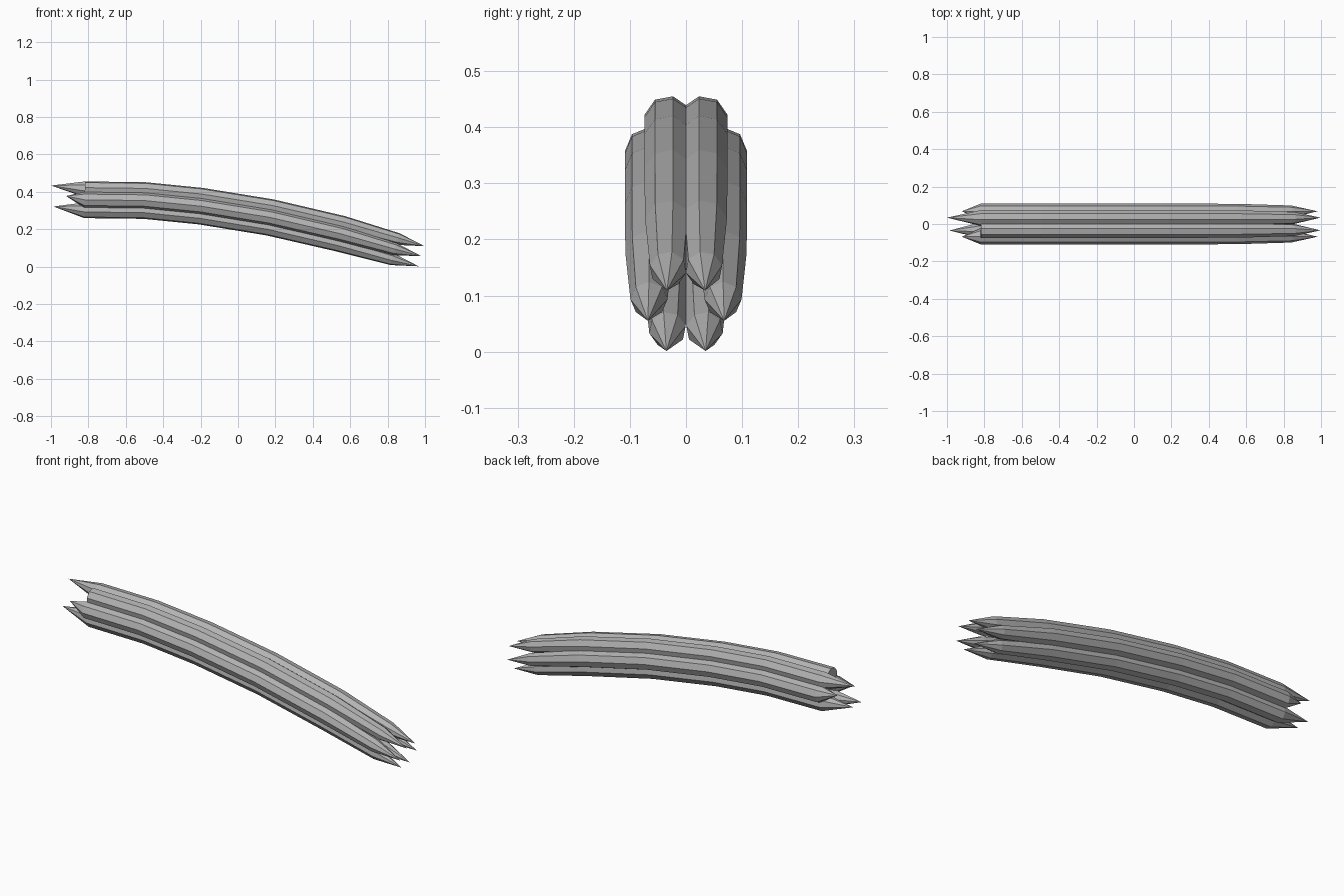
import bpy
import math
from mathutils import Vector

cube = bpy.data.objects.get("Cube")
if cube:
    bpy.data.objects.remove(cube, do_unlink=True)

grey = bpy.data.materials.new("mid_grey")
grey.use_nodes = True
grey.diffuse_color = (0.45, 0.45, 0.45, 1)
grey.node_tree.nodes["Principled BSDF"].inputs["Base Color"].default_value = (0.45, 0.45, 0.45, 1)

SIDES = 8
# Centre line of the bundle: x, z, strand radius
PATH = [(-0.82, 0.357, 0.043), (-0.5, 0.353, 0.043), (-0.2, 0.323, 0.043),
        (0.17, 0.263, 0.043), (0.55, 0.175, 0.042), (0.84, 0.093, 0.033)]
END_TIP = (0.982, 0.055)


def normals():
    """Upward normal of the centre line at every ring."""
    result = []
    for i in range(len(PATH)):
        a, b = PATH[max(i - 1, 0)], PATH[min(i + 1, len(PATH) - 1)]
        result.append(Vector((a[1] - b[1], 0, b[0] - a[0])).normalized())
    return result


NORMALS = normals()


def strand(name, side, y, lift, twist, start_tip):
    """Eight-sided curved strand with pointed ends; a missing start tip leaves a blunt end."""
    verts = []
    for (x, z, r), n in zip(PATH, NORMALS):
        for k in range(SIDES):
            a = math.radians(twist) + math.tau * k / SIDES
            p = Vector((x, 0, z)) + n * (lift + r * math.sin(a))
            p.y = side * (y + r * math.cos(a))
            verts.append(p)
    faces = []
    for i in range(len(PATH) - 1):
        for k in range(SIDES):
            a, b = i * SIDES + k, i * SIDES + (k + 1) % SIDES
            faces.append((a, b, b + SIDES, a + SIDES))

    # Pointed far end
    tip = Vector((END_TIP[0], 0, END_TIP[1])) + NORMALS[-1] * lift
    tip.y = side * (y + 0.002)
    last = (len(PATH) - 1) * SIDES
    verts.append(tip)
    t = len(verts) - 1
    faces += [(last + k, last + (k + 1) % SIDES, t) for k in range(SIDES)]

    # Pointed or blunt near end
    if start_tip is None:
        faces.append(tuple(reversed(range(SIDES))))
    else:
        verts.append(Vector((start_tip, side * (y + 0.002), PATH[0][1] + lift + 0.02)))
        t = len(verts) - 1
        faces += [((k + 1) % SIDES, k, t) for k in range(SIDES)]

    if side > 0:
        faces = [tuple(reversed(f)) for f in faces]
    mesh = bpy.data.meshes.new(name)
    mesh.from_pydata(verts, [], faces)
    mesh.materials.append(grey)
    mesh.update()
    obj = bpy.data.objects.new(name, mesh)
    bpy.context.collection.objects.link(obj)


# Three strands on each side of the bundle
for side, label in ((-1, "front"), (1, "back")):
    strand(label + "_top_strand", side, 0.032, 0.056, 12, None if side < 0 else -1.0)
    strand(label + "_middle_strand", side, 0.066, 0.0, 0, -0.92)
    strand(label + "_bottom_strand", side, 0.033, -0.056, -12, -0.987)
